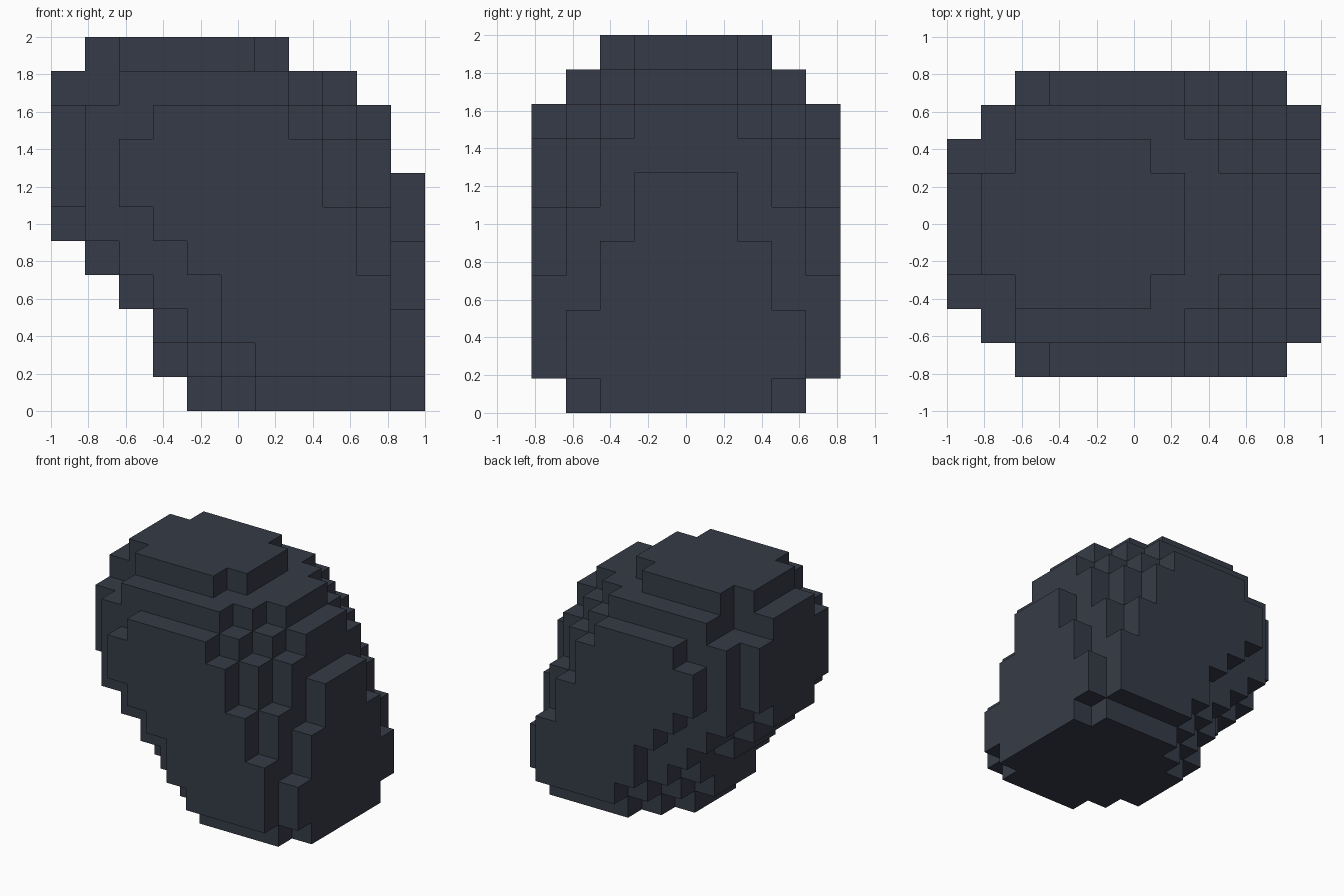
import bpy
import bmesh
import math
from mathutils import Vector

default = bpy.data.objects.get("Cube")
if default:
    bpy.data.objects.remove(default, do_unlink=True)

CELL = 2 / 11            # edge of one block
HALF_WIDTHS = (1, 2, 3, 4)   # depth rings, in blocks from the centre row

# Each level, bottom to top: first and last block along x for every depth ring
LEVELS = [
    ((4, 5, 6), (10, 10, 9)),
    ((3, 4, 5, 6), (10, 10, 10, 9)),
    ((3, 3, 4, 5), (10, 10, 10, 9)),
    ((2, 3, 3, 5), (10, 10, 9, 9)),
    ((1, 2, 2, 4), (10, 10, 9, 8)),
    ((0, 1, 1, 3), (10, 9, 9, 8)),
    ((0, 0, 1, 2), (10, 9, 8, 7)),
    ((0, 0, 1, 2), (9, 9, 8, 7)),
    ((0, 0, 1, 3), (9, 8, 7, 6)),
    ((0, 2, 2), (8, 7, 6)),
    ((1, 2), (6, 5)),
]

# Fill the set of blocks, mirrored front to back
blocks = set()
for k, (starts, ends) in enumerate(LEVELS):
    for half, first, last in zip(HALF_WIDTHS, starts, ends):
        for j in range(-half, half + 1):
            blocks.update((i, j, k) for i in range(first, last + 1))


def outer_skin(cells):
    """Build only the faces between a filled block and empty space."""
    bm = bmesh.new()
    corners = {}

    def corner(p):
        key = tuple(round(c * 2) for c in p)
        if key not in corners:
            corners[key] = bm.verts.new(
                ((p.x - 5) * CELL, p.y * CELL, (p.z + 0.5) * CELL))
        return corners[key]

    for cell in sorted(cells):
        for axis in range(3):
            for sign in (-1, 1):
                n = Vector((0, 0, 0))
                n[axis] = sign
                if tuple(int(c + v) for c, v in zip(cell, n)) in cells:
                    continue
                u = Vector((0, 0, 0))
                u[(axis + 1) % 3] = 0.5
                v = n.cross(u)
                mid = Vector(cell) + n * 0.5
                bm.faces.new([corner(mid + d)
                              for d in (-u - v, u - v, u + v, -u + v)])
    # Merge flat areas into single faces
    bmesh.ops.dissolve_limit(bm, angle_limit=math.radians(1),
                             verts=bm.verts[:], edges=bm.edges[:])
    return bm


# Dark slate colour
slate = bpy.data.materials.new("dark_slate")
slate.use_nodes = True
colour = (0.036, 0.044, 0.063, 1)
slate.diffuse_color = colour
slate.node_tree.nodes["Principled BSDF"].inputs["Base Color"].default_value = colour

# Leaning blocky stone
mesh = bpy.data.meshes.new("blocky_stone")
bm = outer_skin(blocks)
bm.to_mesh(mesh)
bm.free()
mesh.materials.append(slate)
stone = bpy.data.objects.new("blocky_stone", mesh)
bpy.context.collection.objects.link(stone)
